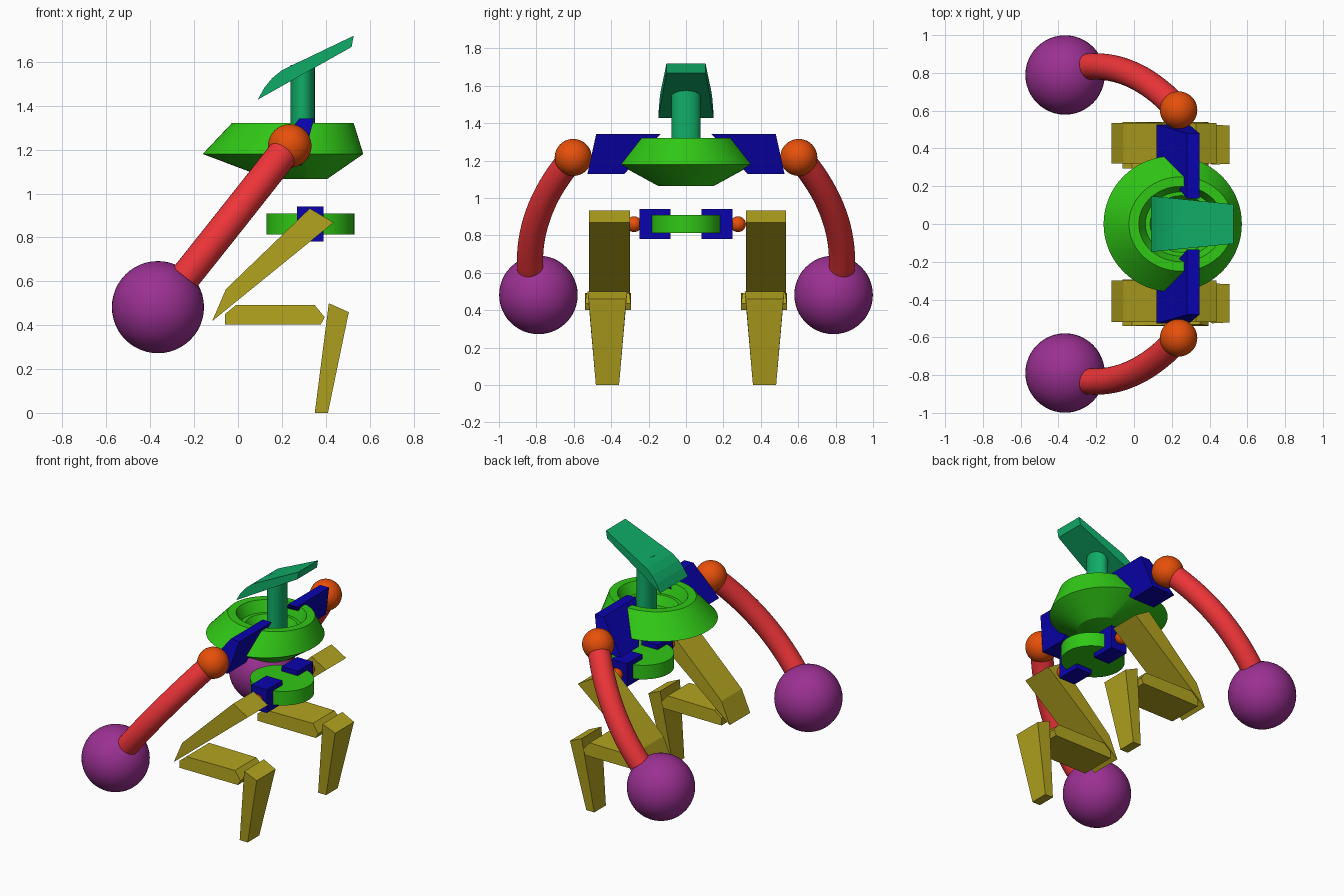
import bpy, bmesh, math
from mathutils import Vector

if "Cube" in bpy.data.objects:
    bpy.data.objects.remove(bpy.data.objects["Cube"])


def material(name, rgb):
    m = bpy.data.materials.new(name)
    m.diffuse_color = (*rgb, 1)
    m.use_nodes = True
    m.node_tree.nodes["Principled BSDF"].inputs["Base Color"].default_value = m.diffuse_color
    return m


GREEN = material("green", (0.03, 0.58, 0.008))
TEAL = material("teal", (0.005, 0.42, 0.14))
BLUE = material("blue", (0.003, 0.001, 0.42))
RED = material("red", (0.85, 0.035, 0.04))
ORANGE = material("orange", (0.8, 0.08, 0.003))
PURPLE = material("purple", (0.33, 0.03, 0.29))
YELLOW = material("yellow", (0.45, 0.37, 0.014))


def finish(name, verts, faces, mat, smooth=False):
    mesh = bpy.data.meshes.new(name)
    mesh.from_pydata(verts, [], faces)
    bm = bmesh.new()
    bm.from_mesh(mesh)
    bmesh.ops.recalc_face_normals(bm, faces=bm.faces)
    bm.to_mesh(mesh)
    bm.free()
    mesh.materials.append(mat)
    ob = bpy.data.objects.new(name, mesh)
    bpy.context.collection.objects.link(ob)
    if smooth:
        bpy.ops.object.select_all(action='DESELECT')
        ob.select_set(True)
        bpy.context.view_layer.objects.active = ob
        bpy.ops.object.shade_smooth_by_angle(angle=math.radians(30))
    return ob


def bridge(name, rings, mat, smooth):
    """Skin a list of equal-length vertex rings and cap both ends."""
    n = len(rings[0])
    verts = [v for r in rings for v in r]
    faces = [(k * n + i, k * n + (i + 1) % n, (k + 1) * n + (i + 1) % n, (k + 1) * n + i)
             for k in range(len(rings) - 1) for i in range(n)]
    faces += [tuple(range(n)), tuple(range(len(verts) - n, len(verts)))]
    return finish(name, verts, faces, mat, smooth)


def slab(name, pts, mat):
    """Side profile of (x, z, y0, y1) points, spanning y0 to y1."""
    return bridge(name, [[(x, a, z) for x, z, a, b in pts],
                         [(x, b, z) for x, z, a, b in pts]], mat, False)


def lathe(name, rings, mat, n=64):
    """Stack of horizontal ellipses (centre x, z, radius x, radius y)."""
    t = [2 * math.pi * i / n for i in range(n)]
    return bridge(name, [[(cx + rx * math.cos(a), ry * math.sin(a), z) for a in t]
                         for cx, z, rx, ry in rings], mat, True)


def ball(name, centre, r, mat):
    bpy.ops.mesh.primitive_uv_sphere_add(segments=48, ring_count=24, radius=r, location=centre)
    ob = bpy.context.object
    ob.name = name
    ob.data.materials.append(mat)
    bpy.ops.object.shade_smooth()


def tube(name, path, r, mat, n=32):
    rings = []
    for k, p in enumerate(path):
        d = (path[min(k + 1, len(path) - 1)] - path[max(k - 1, 0)]).normalized()
        u = d.cross(Vector((0, 1, 0))).normalized()
        v = d.cross(u)
        rings.append([p + r * (math.cos(a) * u + math.sin(a) * v)
                      for a in (2 * math.pi * i / n for i in range(n))])
    return bridge(name, rings, mat, True)


# Torso with a stepped dish in its top
lathe("torso", [(0.275, 1.065, 0.13, 0.15), (0.205, 1.18, 0.366, 0.36), (0.25, 1.322, 0.277, 0.25),
                (0.25, 1.322, 0.225, 0.20), (0.25, 1.25, 0.19, 0.17), (0.25, 1.25, 0.165, 0.15),
                (0.25, 1.19, 0.13, 0.12)], GREEN)

# Pelvis disc
lathe("pelvis", [(0.33, 0.813, 0.2, 0.19), (0.33, 0.908, 0.2, 0.19)], GREEN)

# Neck and visor-like head
lathe("neck", [(0.295, 1.17, 0.055, 0.078), (0.295, 1.585, 0.055, 0.078)], TEAL)
profile = [(0.09, 1.428), (0.12, 1.482), (0.155, 1.525), (0.20, 1.562), (0.25, 1.587),
           (0.30, 1.61), (0.527, 1.719), (0.518, 1.668)]
width = lambda x: 0.148 - 0.10 * (x - 0.09)
slab("head", [(x, z, -width(x), width(x)) for x, z in profile], TEAL)

for side, s in (("right", -1), ("left", 1)):
    # Shoulder bracket, joint, curved arm and fist
    slab(side + "_shoulder_bracket",
         [(x, z, s * a, s * b) for x, z, a, b in
          ((0.12, 1.128, 0.33, 0.527), (0.29, 1.128, 0.33, 0.527),
           (0.347, 1.343, 0.135, 0.48), (0.28, 1.343, 0.135, 0.48))], BLUE)
    ball(side + "_shoulder_joint", (0.236, s * 0.603, 1.217), 0.099, ORANGE)
    p0, p1, p2 = (Vector((0.215, s * 0.625, 1.195)), Vector((0.0, s * 0.85, 0.92)),
                  Vector((-0.24, s * 0.833, 0.62)))
    tube(side + "_arm", [p0 * (1 - t) ** 2 + p1 * 2 * t * (1 - t) + p2 * t * t
                         for t in (i / 16 for i in range(17))], 0.07, RED)
    ball(side + "_fist", (-0.365, s * 0.789, 0.482), 0.21, PURPLE)

    # Hip bracket and joint
    slab(side + "_hip_bracket", [(x, z, s * 0.082, s * 0.248) for x, z in
                                 ((0.27, 0.782), (0.39, 0.782), (0.39, 0.94), (0.27, 0.94))], BLUE)
    ball(side + "_hip_joint", (0.33, s * 0.278, 0.86), 0.042, ORANGE)

    # Three-segment leg
    a, b = (-0.519, -0.30) if s < 0 else (0.32, 0.535)
    slab(side + "_thigh", [(x, z, a, b) for x, z in
                           ((0.327, 0.932), (0.436, 0.868), (-0.118, 0.418), (-0.055, 0.564))], YELLOW)
    slab(side + "_shin", [(x, z, s * (0.417 - w), s * (0.417 + w)) for x, z, w in
                          ((-0.06, 0.45, 0.122), (-0.01, 0.491, 0.122), (0.35, 0.491, 0.115),
                           (0.395, 0.436, 0.122), (0.377, 0.402, 0.122), (-0.06, 0.402, 0.122))], YELLOW)
    slab(side + "_foot", [(x, z, s * (0.42 - w), s * (0.42 + w)) for x, z, w in
                          ((0.414, 0.50, 0.106), (0.505, 0.459, 0.101),
                           (0.41, 0.0, 0.062), (0.35, 0.0, 0.062))], YELLOW)
